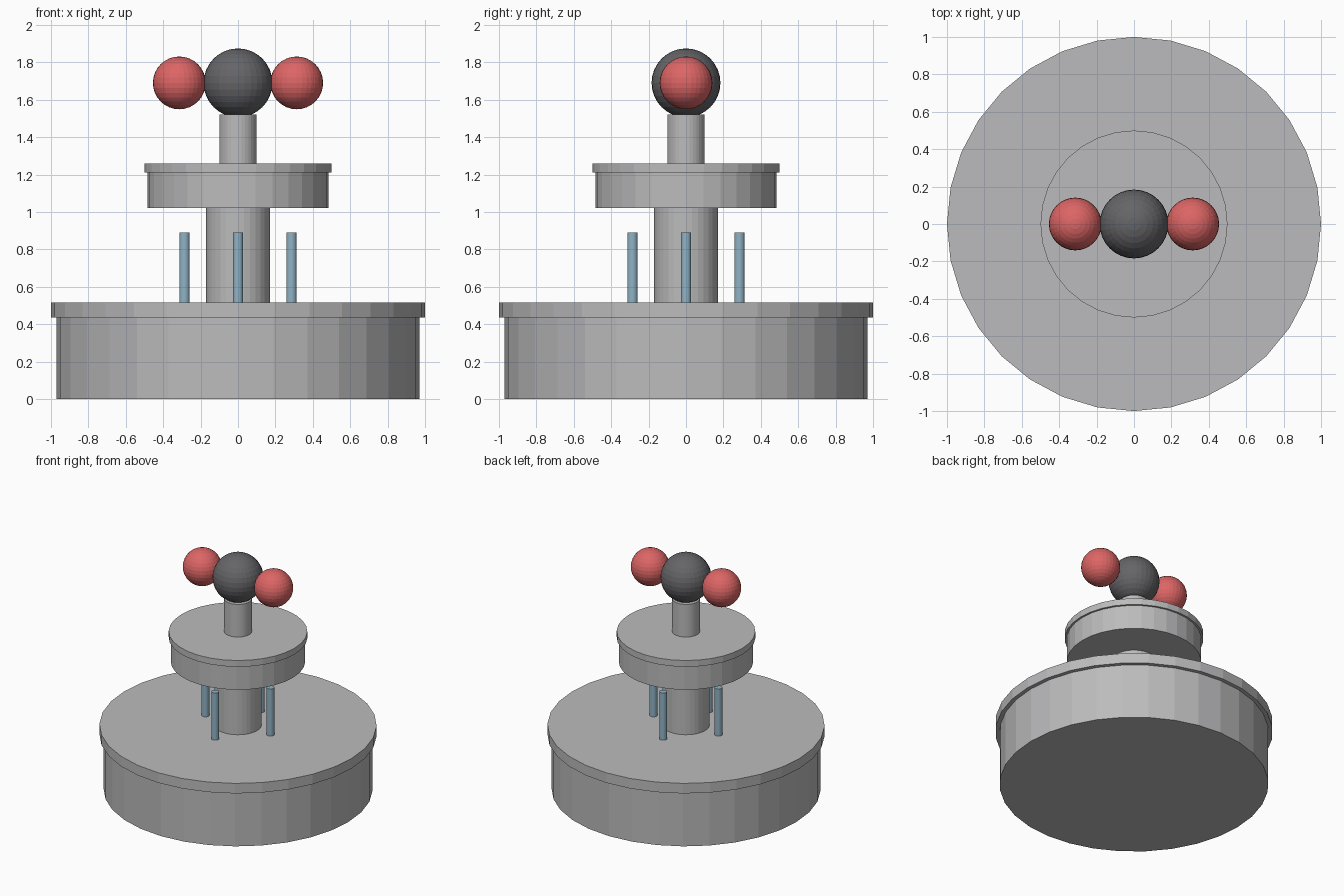
import bpy
import math

cube = bpy.data.objects.get("Cube")
if cube:
    bpy.data.objects.remove(cube, do_unlink=True)


def material(name, color):
    mat = bpy.data.materials.new(name)
    mat.use_nodes = True
    mat.diffuse_color = (*color, 1)
    mat.node_tree.nodes["Principled BSDF"].inputs["Base Color"].default_value = (*color, 1)
    return mat


grey = material("stone grey", (0.5, 0.5, 0.51))
blue = material("steel blue", (0.28, 0.45, 0.56))
dark = material("charcoal", (0.13, 0.13, 0.14))
red = material("soft red", (0.72, 0.13, 0.13))


def finish(name, mat):
    obj = bpy.context.object
    obj.name = obj.data.name = name
    obj.data.materials.append(mat)


def cylinder(name, radius, bottom, top, mat, x=0, y=0):
    bpy.ops.mesh.primitive_cylinder_add(
        vertices=32, radius=radius, depth=top - bottom,
        location=(x, y, (bottom + top) / 2))
    finish(name, mat)


def ball(name, radius, x, mat):
    bpy.ops.mesh.primitive_uv_sphere_add(
        segments=32, ring_count=16, radius=radius, location=(x, 0, 1.69))
    finish(name, mat)


# Lower basin and its rim
cylinder("base_drum", 0.97, 0, 0.435, grey)
cylinder("base_rim", 1.0, 0.435, 0.515, grey)

# Column carrying the upper basin
cylinder("column", 0.17, 0.515, 1.02, grey)
cylinder("upper_drum", 0.485, 1.02, 1.21, grey)
cylinder("upper_rim", 0.5, 1.21, 1.26, grey)
cylinder("neck", 0.1, 1.26, 1.52, grey)

# Four jets around the column
for i, side in enumerate(("left", "back", "right", "front")):
    angle = i * math.pi / 2
    cylinder(side + "_jet", 0.028, 0.515, 0.89, blue,
             0.286 * math.cos(angle), 0.286 * math.sin(angle))

# Three balls on top
ball("centre_ball", 0.184, 0, dark)
for side, sign in (("left", 1), ("right", -1)):
    ball(side + "_ball", 0.141, sign * 0.314, red)
